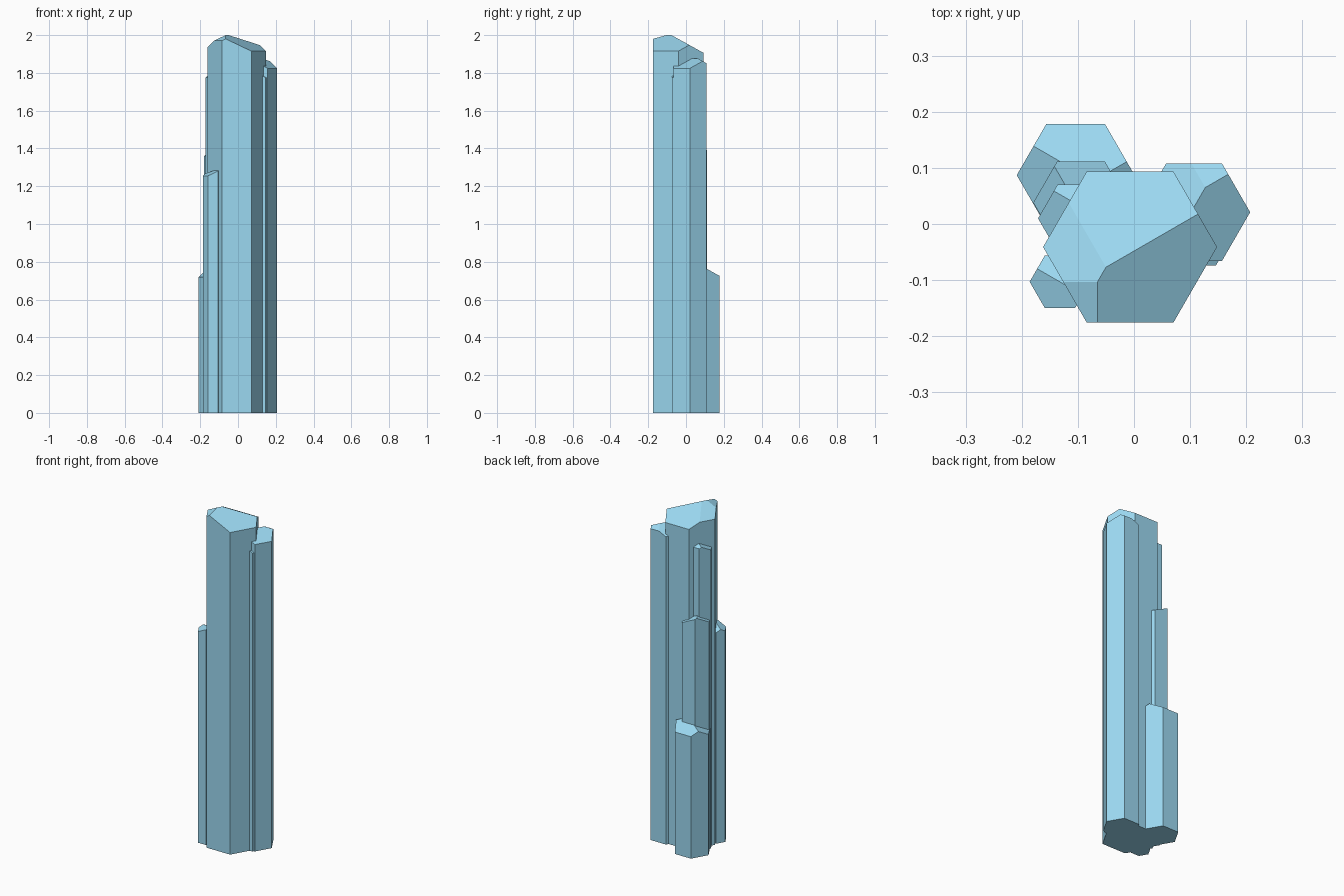
import bpy, bmesh
from math import radians, cos, sin
from mathutils import Vector

if "Cube" in bpy.data.objects:
    bpy.data.objects.remove(bpy.data.objects["Cube"])

SLOPE = 0.553  # every tip facet has the same steepness

mat = bpy.data.materials.new("pale_blue_crystal")
mat.diffuse_color = (0.33, 0.69, 0.88, 1)
mat.use_nodes = True
mat.node_tree.nodes["Principled BSDF"].inputs["Base Color"].default_value = mat.diffuse_color


def crystal(name, cx, cy, radius, facets):
    """Hexagonal column whose top is sliced by facets: (facing angle, point on facet)."""
    bm = bmesh.new()
    ring = [bm.verts.new((cx + radius * cos(radians(60 * i)),
                          cy + radius * sin(radians(60 * i)), 0)) for i in range(6)]
    base = bm.faces.new(ring)
    top = bmesh.ops.extrude_face_region(bm, geom=[base])["geom"]
    bmesh.ops.translate(bm, vec=(0, 0, 2.5),
                        verts=[g for g in top if isinstance(g, bmesh.types.BMVert)])
    for angle, point in facets:
        a = radians(angle)
        normal = Vector((SLOPE * cos(a), SLOPE * sin(a), 1)).normalized()
        geom = bm.verts[:] + bm.edges[:] + bm.faces[:]
        bmesh.ops.bisect_plane(bm, geom=geom, dist=1e-6, plane_co=point,
                               plane_no=normal, clear_outer=True)
        bmesh.ops.holes_fill(bm, edges=[e for e in bm.edges if e.is_boundary], sides=0)
    bmesh.ops.recalc_face_normals(bm, faces=bm.faces[:])
    mesh = bpy.data.meshes.new(name)
    bm.to_mesh(mesh)
    bm.free()
    mesh.materials.append(mat)
    bpy.context.collection.objects.link(bpy.data.objects.new(name, mesh))


# Tall central column with a four-facet tip
peak = (-0.05, -0.077, 2.0)
crystal("main_crystal", -0.007, -0.041, 0.155,
        [(90, peak), (330, peak), (150, peak), (210, (-0.064, -0.105, 2.0))])

# Tall right column
peak = (0.127, 0.065, 1.875)
crystal("right_crystal", 0.107, 0.021, 0.1, [(90, peak), (330, peak), (150, peak)])

# Thin sliver tucked at the front right
crystal("front_right_sliver", 0.116, -0.022, 0.06, [(330, (0.146, -0.074, 1.775))])

# Short wide column at the back left
peak = (-0.072, 0.077, 0.781)
crystal("back_left_crystal", -0.104, 0.087, 0.105, [(90, peak), (210, peak), (330, peak)])

# Medium column behind the main one
ridge = (-0.142, 0.103, 1.396)
crystal("back_middle_crystal", -0.0945, 0.038, 0.085, [(30, ridge), (210, ridge)])

# Slim tall column on the left
ridge = (-0.143, 0.059, 1.802)
crystal("left_crystal", -0.101, 0.01, 0.07, [(90, ridge), (210, ridge)])

# Small column at the front left
ridge = (-0.172, -0.08, 1.268)
crystal("front_left_crystal", -0.132, -0.103, 0.054, [(90, ridge), (210, ridge)])
